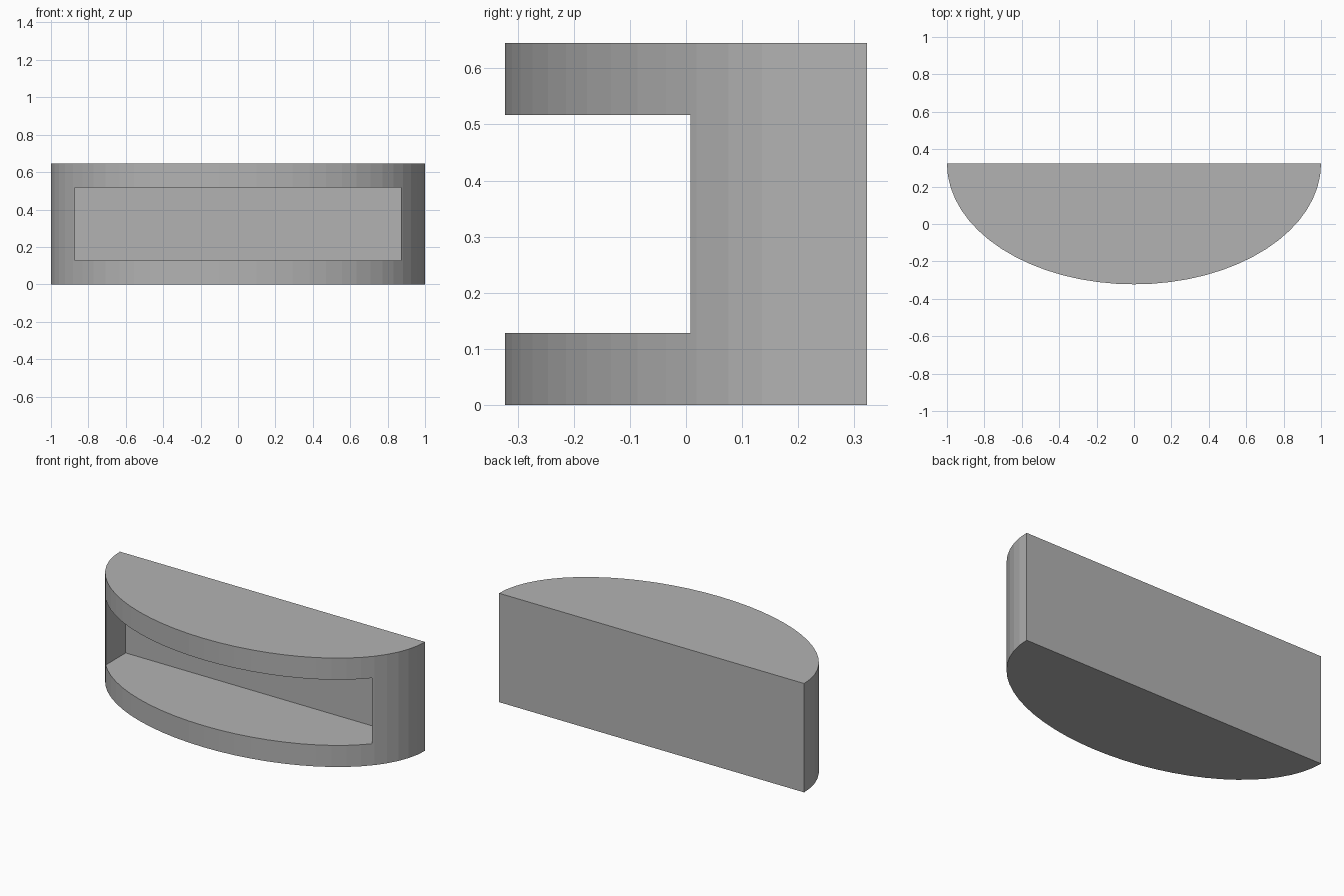
import bpy
import bmesh
from math import cos, sin, pi

cube = bpy.data.objects.get("Cube")
if cube:
    bpy.data.objects.remove(cube, do_unlink=True)

HEIGHT = 0.645
DEPTH = 0.645
WALL = 0.128
SEGMENTS = 32
BACK = DEPTH / 2

grey = bpy.data.materials.new("plain grey")
grey.use_nodes = True
colour = (0.45, 0.45, 0.45, 1)
grey.diffuse_color = colour
grey.node_tree.nodes["Principled BSDF"].inputs["Base Color"].default_value = colour


def prism(name, outline, bottom, top):
    """Extrude a flat outline of (x, y) points between two heights."""
    bm = bmesh.new()
    face = bm.faces.new([bm.verts.new((x, y, bottom)) for x, y in outline])
    result = bmesh.ops.extrude_face_region(bm, geom=[face])
    raised = [v for v in result["geom"] if isinstance(v, bmesh.types.BMVert)]
    bmesh.ops.translate(bm, verts=raised, vec=(0, 0, top - bottom))
    bmesh.ops.recalc_face_normals(bm, faces=bm.faces)
    mesh = bpy.data.meshes.new(name)
    bm.to_mesh(mesh)
    bm.free()
    mesh.materials.append(grey)
    obj = bpy.data.objects.new(name, mesh)
    bpy.context.collection.objects.link(obj)
    return obj


# Half-ellipse body with a flat back
angles = [pi + pi * i / SEGMENTS for i in range(SEGMENTS + 1)]
body = prism("shelf_body", [(cos(a), BACK + DEPTH * sin(a)) for a in angles], 0, HEIGHT)

# Box-shaped recess open at the curved front
side = 1 - WALL
inner_back = BACK - WALL
recess = prism("recess_cutter",
               [(-side, -1), (side, -1), (side, inner_back), (-side, inner_back)],
               WALL, HEIGHT - WALL)
recess.hide_render = True

cut = body.modifiers.new("recess", "BOOLEAN")
cut.operation = "DIFFERENCE"
cut.solver = "EXACT"
cut.object = recess
bpy.context.view_layer.objects.active = body
bpy.ops.object.modifier_apply(modifier=cut.name)
bpy.data.objects.remove(recess, do_unlink=True)
